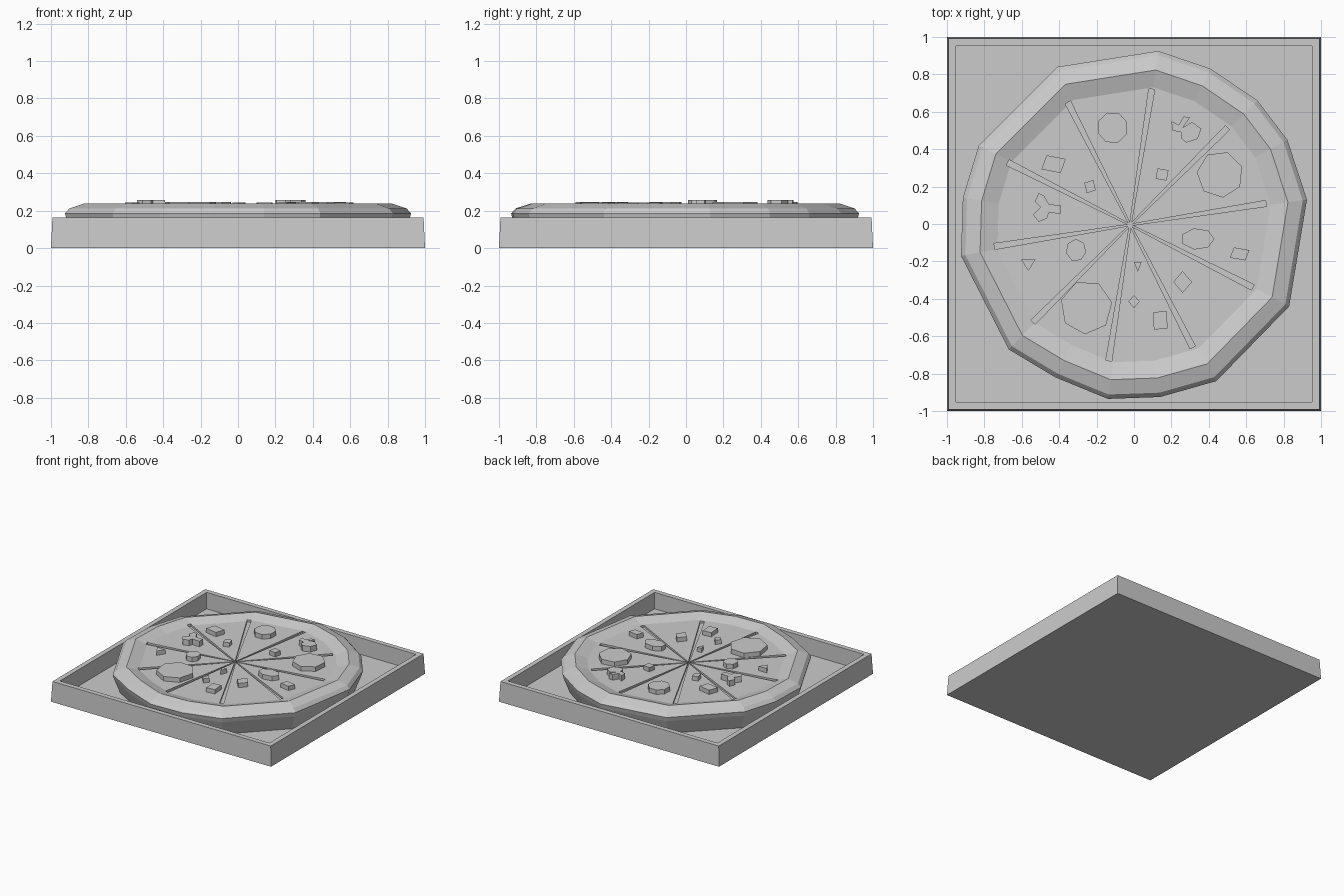
import bpy
import bmesh
from math import cos, sin, pi, radians
from mathutils import Vector

cube = bpy.data.objects.get("Cube")
if cube:
    bpy.data.objects.remove(cube, do_unlink=True)

grey = bpy.data.materials.new("plain grey")
grey.use_nodes = True
colour = (0.6, 0.6, 0.6, 1)
grey.diffuse_color = colour
grey.node_tree.nodes["Principled BSDF"].inputs["Base Color"].default_value = colour


def finish(name, bm):
    """Turn a bmesh into a flat shaded object."""
    bmesh.ops.recalc_face_normals(bm, faces=bm.faces)
    mesh = bpy.data.meshes.new(name)
    bm.to_mesh(mesh)
    bm.free()
    mesh.materials.append(grey)
    obj = bpy.data.objects.new(name, mesh)
    bpy.context.collection.objects.link(obj)
    return obj


def loft(name, loops):
    """Skin closed loops of points and cap both ends."""
    bm = bmesh.new()
    rings = [[bm.verts.new(p) for p in loop] for loop in loops]
    for low, high in zip(rings, rings[1:]):
        for i in range(len(low)):
            bm.faces.new((low[i - 1], low[i], high[i], high[i - 1]))
    bm.faces.new(rings[0])
    bm.faces.new(rings[-1])
    return finish(name, bm)


def ring(points, scale, z):
    return [(x * scale, y * scale, z) for x, y in points]


def prism(name, points, bottom, top):
    return loft(name, [ring(points, 1, bottom), ring(points, 1, top)])


# Open square box with slightly leaning walls
square = [(-1, -1), (1, -1), (1, 1), (-1, 1)]
loft("box_tray", [ring(square, s, z) for s, z in
                  ((1, 0), (0.992, 0.165), (0.952, 0.165), (0.952, 0.03))])

# Pizza base: uneven outline with a raised crust around the cheese
outline = [(-0.41, 0.84), (0.13, 0.925), (0.41, 0.83), (0.66, 0.66), (0.82, 0.45),
           (0.925, 0.13), (0.83, -0.44), (0.44, -0.84), (0.14, -0.925),
           (-0.14, -0.935), (-0.42, -0.82), (-0.67, -0.67), (-0.925, -0.17),
           (-0.915, 0.14), (-0.83, 0.42)]
profile = ((0.94, 0.03), (0.99, 0.15), (1, 0.185), (0.975, 0.212), (0.89, 0.238), (0.79, 0.21))
pizza = loft("pizza_base", [ring(outline, s, z) for s, z in profile])

# Ten narrow slice cuts, made with one star shaped cutter
centre = Vector((-0.02, -0.005))
star = []
for i in range(10):
    a = radians(9 + 36 * i)
    along, across = Vector((cos(a), sin(a))), Vector((-sin(a), cos(a)))
    star += [along * 0.735 - across * 0.016, along * 0.735 + across * 0.016,
             Vector((cos(a + pi / 10), sin(a + pi / 10))) * 0.012]
cutter = prism("slice_cutter", [centre + p for p in star], 0.195, 0.3)
cutter.hide_render = True
cutter.hide_viewport = True
cutter.display_type = 'WIRE'
cuts = pizza.modifiers.new("slice cuts", 'BOOLEAN')
cuts.operation = 'DIFFERENCE'
cuts.solver = 'EXACT'
cuts.object = cutter


def disc(x, y, rx, ry, sides, turn):
    angles = [radians(turn) + 2 * pi * i / sides for i in range(sides)]
    return [(x + rx * cos(a), y + ry * sin(a)) for a in angles]


# Round toppings: centre, radii, sides and turn
rounds = [(-0.115, 0.515, 0.083, 0.085, 8, 20),
          (0.46, 0.265, 0.125, 0.125, 7, 20),
          (-0.255, -0.445, 0.14, 0.145, 7, 10),
          (0.34, -0.08, 0.09, 0.058, 7, 0),
          (-0.31, -0.14, 0.055, 0.06, 7, 40)]
for number, values in enumerate(rounds, 1):
    prism(f"round_topping_{number}", disc(*values), 0.2, 0.247)

# Small chopped pieces
chunks = [(-0.43, 0.32, 0.075, 0.055, 4, 30), (-0.235, 0.2, 0.035, 0.04, 4, 60),
          (0.15, 0.265, 0.042, 0.04, 4, 35), (0.565, -0.16, 0.06, 0.04, 4, 30),
          (0.26, -0.31, 0.05, 0.058, 4, 0), (0.02, -0.22, 0.024, 0.035, 3, 30),
          (0, -0.415, 0.03, 0.035, 4, 0), (0.14, -0.515, 0.052, 0.066, 4, 50),
          (-0.565, -0.21, 0.045, 0.04, 3, 30)]
for number, values in enumerate(chunks, 1):
    prism(f"chopped_piece_{number}", disc(*values), 0.2, 0.245)

# Notched mushroom slices
prism("mushroom_back", [(0.2, 0.55), (0.24, 0.53), (0.265, 0.575), (0.3, 0.57),
                        (0.26, 0.515), (0.31, 0.545), (0.36, 0.51), (0.34, 0.455),
                        (0.28, 0.435), (0.25, 0.46), (0.255, 0.49), (0.205, 0.5)],
      0.2, 0.256)
prism("mushroom_side", [(-0.51, 0.165), (-0.48, 0.15), (-0.455, 0.105), (-0.39, 0.1),
                        (-0.39, 0.055), (-0.455, 0.06), (-0.465, 0.03), (-0.51, 0.012),
                        (-0.54, 0.05), (-0.5, 0.09), (-0.53, 0.12)], 0.2, 0.256)
